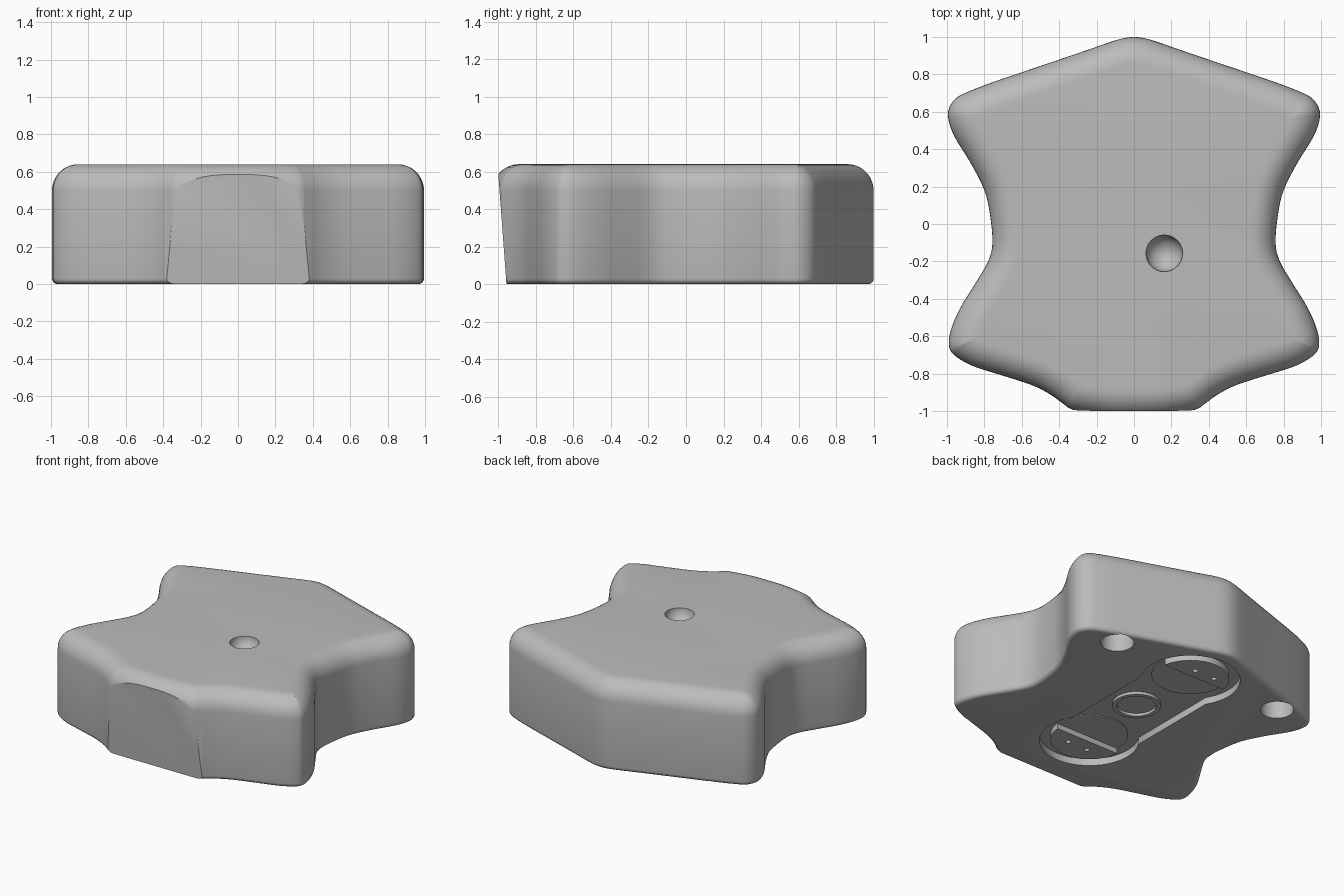
import bpy, bmesh, math
from mathutils import Vector

if "Cube" in bpy.data.objects:
    bpy.data.objects.remove(bpy.data.objects["Cube"])

grey = bpy.data.materials.new("plain grey")
grey.diffuse_color = (0.5, 0.5, 0.5, 1)
grey.use_nodes = True
grey.node_tree.nodes["Principled BSDF"].inputs["Base Color"].default_value = grey.diffuse_color
H = 0.64


def finish(name, bm, angle=30):
    bmesh.ops.remove_doubles(bm, verts=bm.verts, dist=0.0008)
    bmesh.ops.dissolve_degenerate(bm, edges=bm.edges, dist=0.0005)
    bmesh.ops.recalc_face_normals(bm, faces=bm.faces)
    me = bpy.data.meshes.new(name)
    bm.to_mesh(me)
    bm.free()
    me.materials.append(grey)
    ob = bpy.data.objects.new(name, me)
    bpy.context.collection.objects.link(ob)
    smooth(ob, angle)
    return ob


def smooth(ob, angle=30):
    bpy.ops.object.select_all(action='DESELECT')
    ob.select_set(True)
    bpy.context.view_layer.objects.active = ob
    bpy.ops.object.shade_smooth_by_angle(angle=math.radians(angle))


def stack(bm, rings):
    """Closed skin through matching rings, capped at both ends."""
    loops = [[bm.verts.new(p) for p in r] for r in rings]
    n = len(loops[0])
    for a, b in zip(loops, loops[1:]):
        for i in range(n):
            j = (i + 1) % n
            bm.faces.new((a[i], a[j], b[j], b[i]))
    bm.faces.new(loops[0][::-1])
    bm.faces.new(loops[-1])


def prism(name, pts, z0, z1):
    bm = bmesh.new()
    stack(bm, [[(x, y, z) for x, y in pts] for z in (z0, z1)])
    return finish(name, bm)


def arc(cx, cy, r, a0, a1, n=40):
    return [(cx + r * math.cos(math.radians(a0 + (a1 - a0) * i / n)),
             cy + r * math.sin(math.radians(a0 + (a1 - a0) * i / n))) for i in range(n + 1)]


def circle(cx, cy, r, n=40):
    return arc(cx, cy, r, 0, 360, n)[:-1]


def cut(ob, cutter):
    cutter.hide_render = True
    bpy.context.view_layer.objects.active = ob
    m = ob.modifiers.new("cut", 'BOOLEAN')
    m.operation, m.solver, m.object = 'DIFFERENCE', 'EXACT', cutter
    bpy.ops.object.modifier_apply(modifier=m.name)
    bpy.data.objects.remove(cutter)


# Body outline: right half from back nose to front nose, mirrored and splined
half = [(0, 1), (.07, .99), (.15, .965), (.25, .93), (.5, .845), (.75, .76), (.88, .71),
        (.955, .67), (.993, .605), (.985, .53), (.95, .45), (.87, .32), (.80, .18),
        (.77, .05), (.757, -.1), (.78, -.2), (.85, -.32), (.93, -.45), (.98, -.57),
        (.988, -.66), (.95, -.71), (.86, -.76), (.72, -.805), (.55, -.86), (.45, -.91),
        (.38, -.96), (.32, -.995), (.15, -1.025), (0, -1.03)]
ctrl = [Vector(p) for p in half] + [Vector((-x, y)) for x, y in half[-2:0:-1]]
ctrl = ctrl[::-1]
N, outline = len(ctrl), []
for i in range(N):
    a, b, c, d = (ctrl[(i + k) % N] for k in (-1, 0, 1, 2))
    for s in range(4):
        t = s / 4
        outline.append(0.5 * (2 * b + (c - a) * t + (2 * a - 5 * b + 4 * c - d) * t * t
                              + (3 * b - a - 3 * c + d) * t ** 3))
M = len(outline)


def inset(d):
    """Outline moved inwards by d; points that would cross are merged at the corner."""
    if d < 1e-5:
        return list(outline)
    pts, ok = [], []
    for i, p in enumerate(outline):
        t = (outline[(i + 1) % M] - outline[i - 1]).normalized()
        q = p + Vector((-t.y, t.x)) * d
        pts.append(q)
        ok.append(min((q - o).length for o in outline) > d - 0.004)
    out = []
    for i in range(M):
        if ok[i]:
            out.append(pts[i])
            continue
        a, b = i, i
        while not ok[a % M]:
            a -= 1
        while not ok[b % M]:
            b += 1
        out.append((pts[a % M] + pts[b % M]) / 2)
    return out


# Body: small rounding at the base, large rounding at the top
RT, RB = 0.14, 0.03
levels = [(RB * (1 - math.sin(a)), RB * (1 - math.cos(a)))
          for a in (math.pi / 2 * k / 4 for k in range(5))]
levels += [(RT * (1 - math.cos(a)), H - RT + RT * math.sin(a))
           for a in (math.pi / 2 * k / 9 for k in range(10))]
bm = bmesh.new()
stack(bm, [[(p.x, p.y, z) for p in inset(d)] for d, z in levels])
bmesh.ops.remove_doubles(bm, verts=bm.verts, dist=0.0008)

# Slightly leaning flat front
res = bmesh.ops.bisect_plane(bm, geom=bm.verts[:] + bm.edges[:] + bm.faces[:], dist=1e-5,
                             plane_co=(0, -0.957, 0), plane_no=(0, -0.58, -0.043),
                             clear_outer=True)
rim = [e for e in bm.edges if e.is_boundary]
bmesh.ops.holes_fill(bm, edges=rim, sides=0)
body = finish("body", bm)

# Dimple and straight groove in the top
bm = bmesh.new()
bmesh.ops.create_uvsphere(bm, u_segments=40, v_segments=21, radius=0.098)
bmesh.ops.translate(bm, verts=bm.verts, vec=(0.162, -0.157, H))
cut(body, finish("dimple_cutter", bm))
cut(body, prism("groove_cutter", [(-.02, -.925), (.012, -.925), (.012, -.34), (-.02, -.34)],
                H - 0.015, H + 0.1))

# Round sockets under the back corners
for s in (-1, 1):
    cut(body, prism("socket_cutter", circle(s * 0.69, 0.65, 0.11), -0.1, 0.3))

# Dumbbell shaped recess in the base
D, YB, YF = 0.05, 0.58, -0.46
a = math.degrees(math.acos(0.28 / 0.33))
cut(body, prism("recess_cutter", arc(0, YB, 0.33, -a, 180 + a)
                + arc(0, YF, 0.33, 180 - a, 360 + a), -0.1, D))
smooth(body)

# Split discs in the recess: a raised pad with two pin holes and a thin plate
for side, yc, off in (("back", YB, 0.04), ("front", YF, 0.02)):
    s = 1 if side == "back" else -1
    r = 0.257
    b = math.degrees(math.asin(off / r))
    base = 0 if s > 0 else 180
    pad = prism(side + "_pad", arc(0, yc, r, base + b, base + 180 - b), 0.006, D + 0.004)
    for x in (-0.11, 0.05):
        cut(pad, prism("pin_cutter", circle(x if s > 0 else -x - 0.02, yc + s * 0.11, 0.018, 16),
                       -0.05, 0.03))
    smooth(pad)
    prism(side + "_plate", arc(0, yc, r, base + 180 - b, base + 360 + b), D - 0.006, D + 0.004)

# Raised ring in the middle of the recess
ring = prism("centre_ring", circle(0.02, 0.05, 0.16, 48), 0.03, D + 0.004)
cut(ring, prism("ring_cutter", circle(0.02, 0.05, 0.13, 48), -0.1, 0.2))
smooth(ring)
